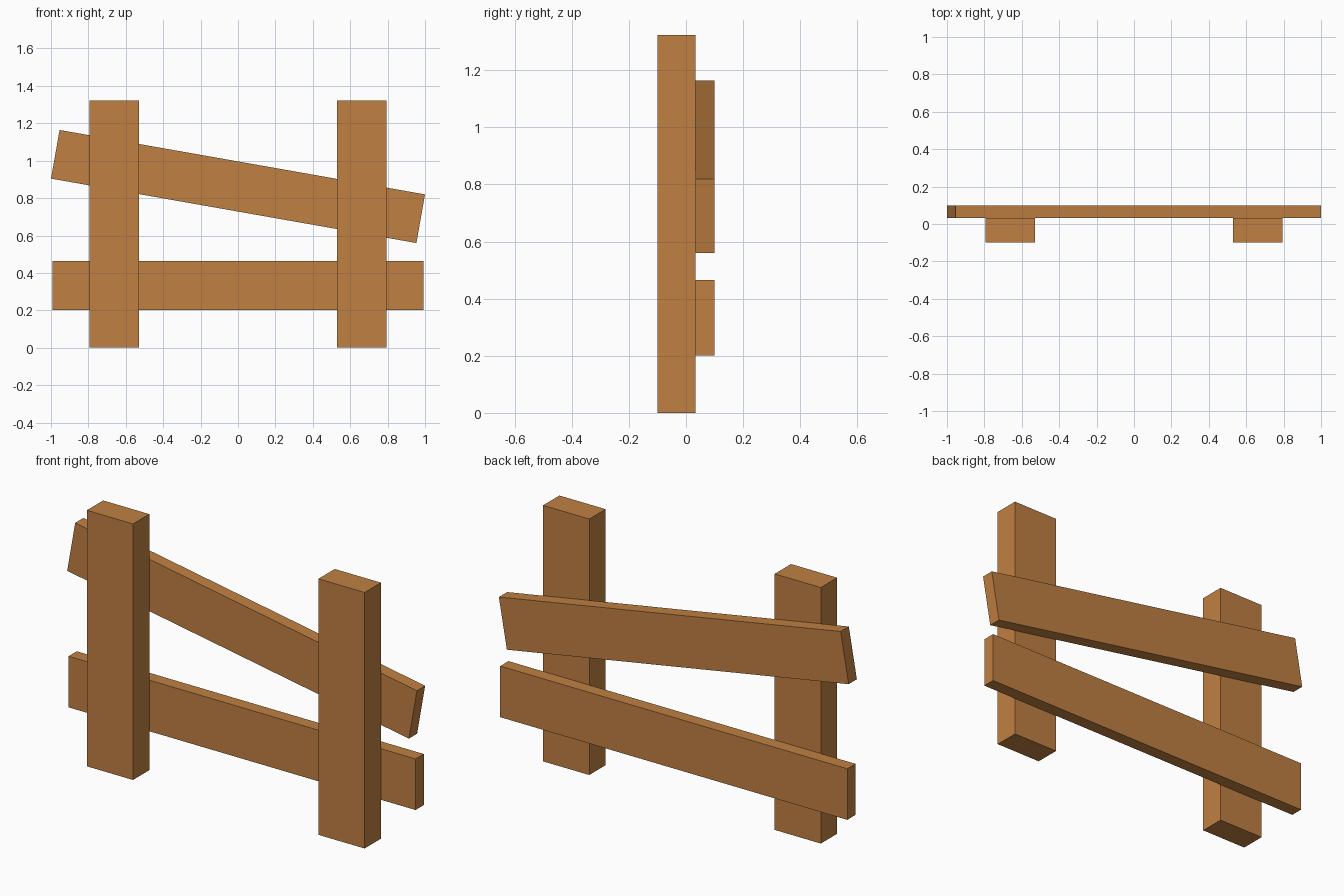
import bpy
import math

if "Cube" in bpy.data.objects:
    bpy.data.objects.remove(bpy.data.objects["Cube"])

# One plain wood colour
wood = bpy.data.materials.new("brown wood")
wood.diffuse_color = (0.527, 0.216, 0.0545, 1)
wood.use_nodes = True
wood.node_tree.nodes["Principled BSDF"].inputs["Base Color"].default_value = wood.diffuse_color


def board(name, size, location, tilt=0.0):
    """Box of the given size, tilted about the y axis."""
    bpy.ops.mesh.primitive_cube_add(size=1, location=location)
    obj = bpy.context.object
    obj.name = name
    obj.scale = size
    bpy.ops.object.transform_apply(location=False, rotation=False, scale=True)
    obj.rotation_euler.y = math.radians(tilt)
    obj.data.materials.append(wood)
    return obj


# Two upright posts in front
for side, x in (("left", -0.662), ("right", 0.662)):
    board(f"{side}_post", (0.264, 0.133, 1.323), (x, -0.0335, 0.6615))

# Level lower rail and slipped upper rail behind the posts
rail_size = (1.984, 0.067, 0.264)
board("lower_rail", rail_size, (0, 0.0665, 0.333))
board("upper_rail", rail_size, (0, 0.0665, 0.862), tilt=10)
